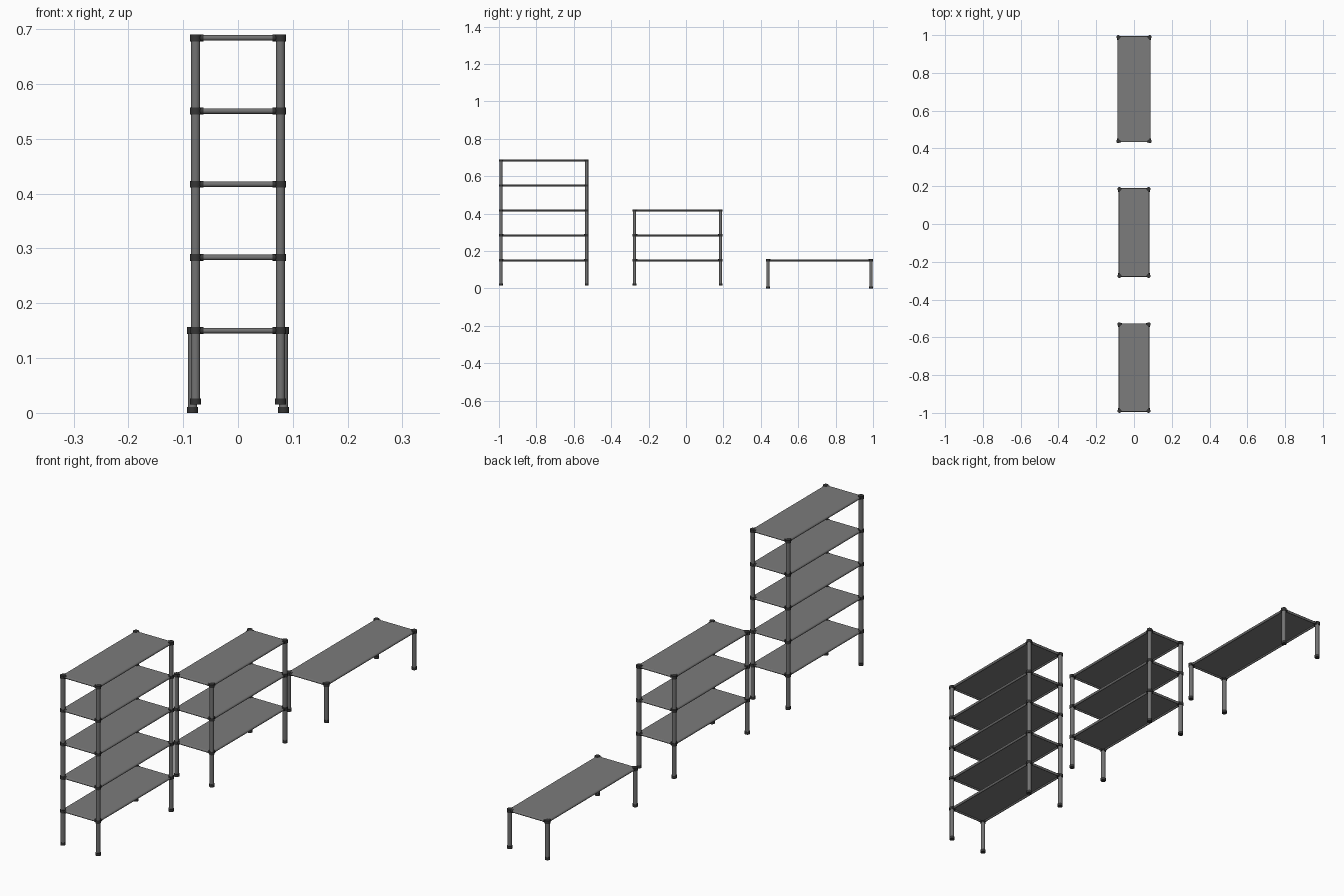
import bpy, bmesh, math
from mathutils import Vector

if "Cube" in bpy.data.objects:
    bpy.data.objects.remove(bpy.data.objects["Cube"])


def material(name, v):
    m = bpy.data.materials.new(name)
    m.diffuse_color = (v, v, v, 1)
    m.use_nodes = True
    m.node_tree.nodes["Principled BSDF"].inputs["Base Color"].default_value = m.diffuse_color
    return m


STEEL = material("grey steel", 0.17)
PANEL = material("shelf grey", 0.2)
JOINT = material("dark plastic", 0.035)


def rods(name, segs, mat, sides=16):
    """One object holding capped cylinders given as (start, end, radius)."""
    bm = bmesh.new()
    for a, b, r in segs:
        a, b = Vector(a), Vector(b)
        d = b - a
        rot = Vector((0, 0, 1)).rotation_difference(d).to_matrix().to_4x4()
        rot.translation = (a + b) / 2
        bmesh.ops.create_cone(bm, cap_ends=True, segments=sides, radius1=r,
                              radius2=r, depth=d.length, matrix=rot)
    finish(name, bm, mat)


def finish(name, bm, mat):
    me = bpy.data.meshes.new(name)
    bm.to_mesh(me)
    bm.free()
    me.materials.append(mat)
    ob = bpy.data.objects.new(name, me)
    bpy.context.collection.objects.link(ob)
    bpy.context.view_layer.objects.active = ob
    ob.select_set(True)
    bpy.ops.object.shade_smooth_by_angle(angle=math.radians(40))
    ob.select_set(False)


def unit(name, px, y0, y1, base, levels):
    corners = [(sx * px, y, sx, sy) for sx in (-1, 1) for y, sy in ((y0, -1), (y1, 1))]
    top = levels[-1]
    # uprights and their feet
    rods(name + " posts", [((x, y, base + .005), (x, y, top), .0085)
                           for x, y, _, _ in corners], STEEL)
    rods(name + " feet", [((x, y, base), (x, y, base + .011), .0098)
                          for x, y, _, _ in corners], JOINT)
    rails, joints = [], []
    for z in levels:
        # tube frame around each shelf
        for y in (y0, y1):
            rails.append(((-px, y, z), (px, y, z), .005))
        for x in (-px, px):
            rails.append(((x, y0, z), (x, y1, z), .005))
        # corner connectors: collar on the post and a sleeve on each rail
        for x, y, sx, sy in corners:
            joints.append(((x, y, z - .0062), (x, y, z + .0062), .0104))
            joints.append(((x, y, z), (x - sx * .015, y, z), .0062))
            joints.append(((x, y, z), (x, y - sy * .015, z), .0062))
        # shelf sheet
        bm = bmesh.new()
        bmesh.ops.create_cube(bm, size=1)
        for v in bm.verts:
            v.co = (v.co.x * 2 * px, (y0 + y1) / 2 + v.co.y * (y1 - y0),
                    z + .002 + v.co.z * .006)
        finish(f"{name} shelf", bm, PANEL)
    rods(name + " rails", rails, STEEL, 12)
    rods(name + " connectors", joints, JOINT)


LEVELS = [.15, .2835, .417, .5505, .684]
unit("tall rack", .0775, -.9895, -.531, .015, LEVELS)
unit("middle rack", .0775, -.275, .185, .015, LEVELS[:3])
unit("low bench", .083, .438, .9895, 0, LEVELS[:1])
